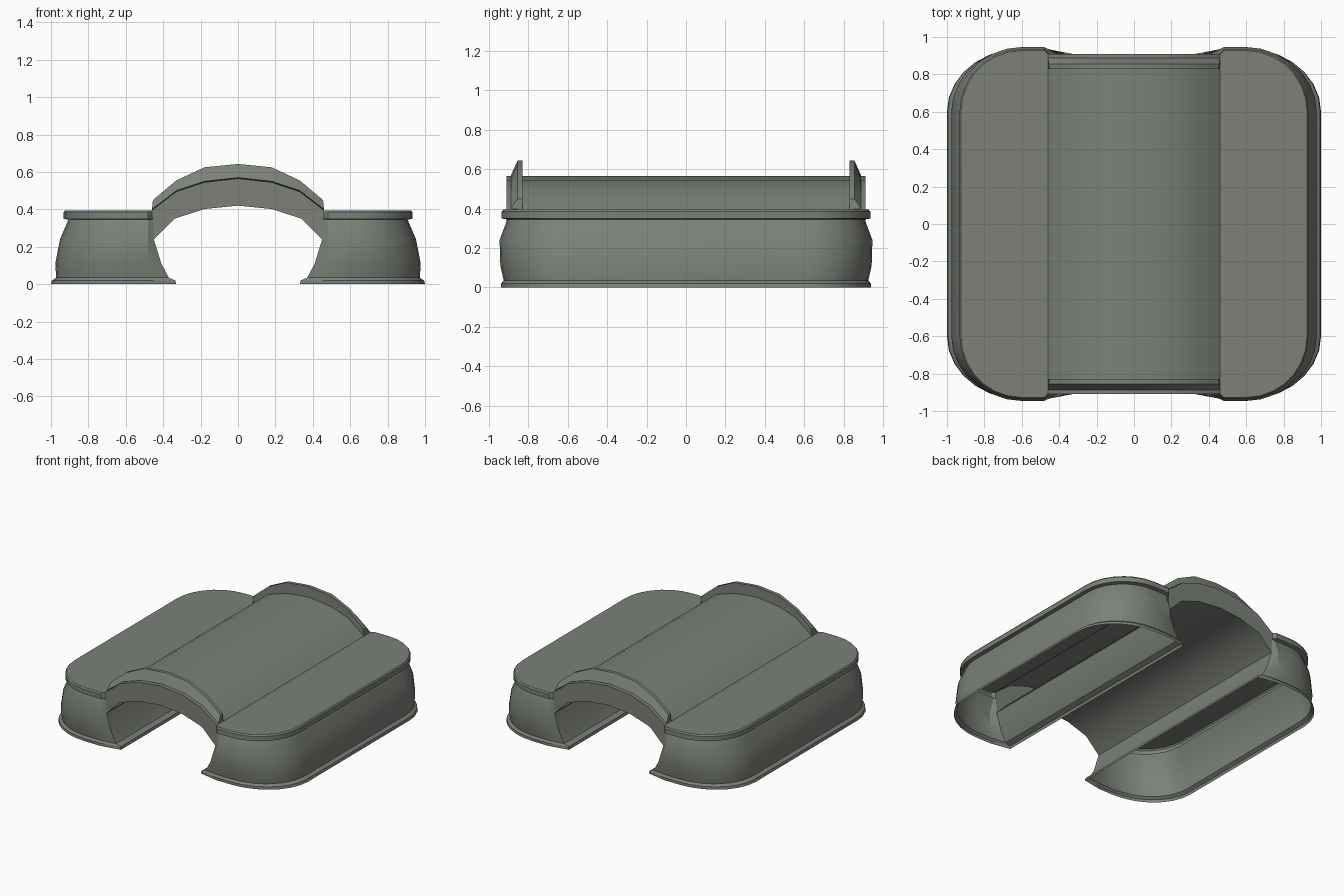
import bpy, bmesh, math

if "Cube" in bpy.data.objects:
    bpy.data.objects.remove(bpy.data.objects["Cube"])

mat = bpy.data.materials.new("grey_green")
mat.diffuse_color = (0.2, 0.22, 0.19, 1)
mat.use_nodes = True
mat.node_tree.nodes["Principled BSDF"].inputs["Base Color"].default_value = mat.diffuse_color

# wall levels: z, outer x, outer y, x where the wall meets the tunnel
LEVELS = [(0, 1.0, .938, .33), (.02, .995, .938, .335), (.035, .972, .925, .37),
          (.11, .977, .942, .41), (.24, .952, .946, .45), (.345, .907, .907, .456),
          (.35, .933, .935, .458), (.385, .933, .935, .46), (.395, .925, .927, .46)]
TUNNEL_TOP = [(.45, .24), (.34, .35), (.18, .402), (0, .42)]
DECK_TOP = [(.46, .395), (.33, .495), (.18, .545), (0, .565)]
RIM_TOP = [(.455, .45), (.33, .555), (.18, .625), (0, .643)]
END_Y = .91


def finish(name, bm, up_test=None):
    """Weld one quarter, orient it, mirror it over x and y."""
    bmesh.ops.remove_doubles(bm, verts=bm.verts, dist=1e-4)
    bmesh.ops.recalc_face_normals(bm, faces=bm.faces)
    if up_test:
        bm.normal_update()
        top = max(bm.faces, key=up_test)
        if top.normal.z < 0:
            bmesh.ops.reverse_faces(bm, faces=bm.faces)
    me = bpy.data.meshes.new(name)
    bm.to_mesh(me)
    bm.free()
    me.materials.append(mat)
    ob = bpy.data.objects.new(name, me)
    bpy.context.collection.objects.link(ob)
    mod = ob.modifiers.new("mirror", 'MIRROR')
    mod.use_axis = (True, True, False)
    bpy.ops.object.select_all(action='DESELECT')
    ob.select_set(True)
    bpy.context.view_layer.objects.active = ob
    bpy.ops.object.modifier_apply(modifier="mirror")
    bpy.ops.object.shade_smooth_by_angle(angle=math.radians(30))
    return ob


def face(bm, pts):
    return bm.faces.new([bm.verts.new(p) for p in pts])


def loft(bm, rows):
    for a, b in zip(rows, rows[1:]):
        for i in range(len(a) - 1):
            face(bm, (a[i], a[i + 1], b[i + 1], b[i]))


def wall_row(z, x, y, tx, n=7):
    row = [(tx, -END_Y, z), (.48, -y, z)]
    for i in range(n + 1):
        a = math.pi / 2 * i / n
        row.append((.6 + (x - .6) * math.sin(a), -.6 - (y - .6) * math.cos(a), z))
    return row + [(x, 0, z)]


# hollow body: outer wall, lip, deck, barrel top, tunnel lining
bm = bmesh.new()
rows = [wall_row(*lv) for lv in LEVELS]
loft(bm, rows)
face(bm, rows[-1] + [(.46, 0, .395)])
tunnel = [(tx, z) for z, x, y, tx in LEVELS[:4]] + TUNNEL_TOP
for prof in (DECK_TOP, tunnel):
    loft(bm, [[(x, -END_Y, z), (x, 0, z)] for x, z in prof])

# end face of the arch
sides = [(lv[3], -END_Y, lv[0]) for lv in LEVELS[5:8]]
for i in range(3):
    (ax, az), (bx, bz) = TUNNEL_TOP[i:i + 2]
    (cx, cz), (dx, dz) = DECK_TOP[i:i + 2]
    pts = [(ax, -END_Y, az), (bx, -END_Y, bz), (dx, -END_Y, dz), (cx, -END_Y, cz)]
    face(bm, pts + (sides[::-1] if i == 0 else []))
finish("bridge_body", bm, lambda f: f.calc_area() if abs(f.normal.z) > .99 else 0)

# raised rims over both arch ends
bm = bmesh.new()
rings = []
for (bx, bz), (tx, tz) in zip(DECK_TOP, RIM_TOP):
    rings.append([(bx, -.83, bz), (tx, -.83, tz), (tx, -.855, tz),
                  (bx, -.888, bz + .005), (bx, -.83, bz)])
loft(bm, rings)
face(bm, rings[0][:4])
finish("arch_rims", bm)
